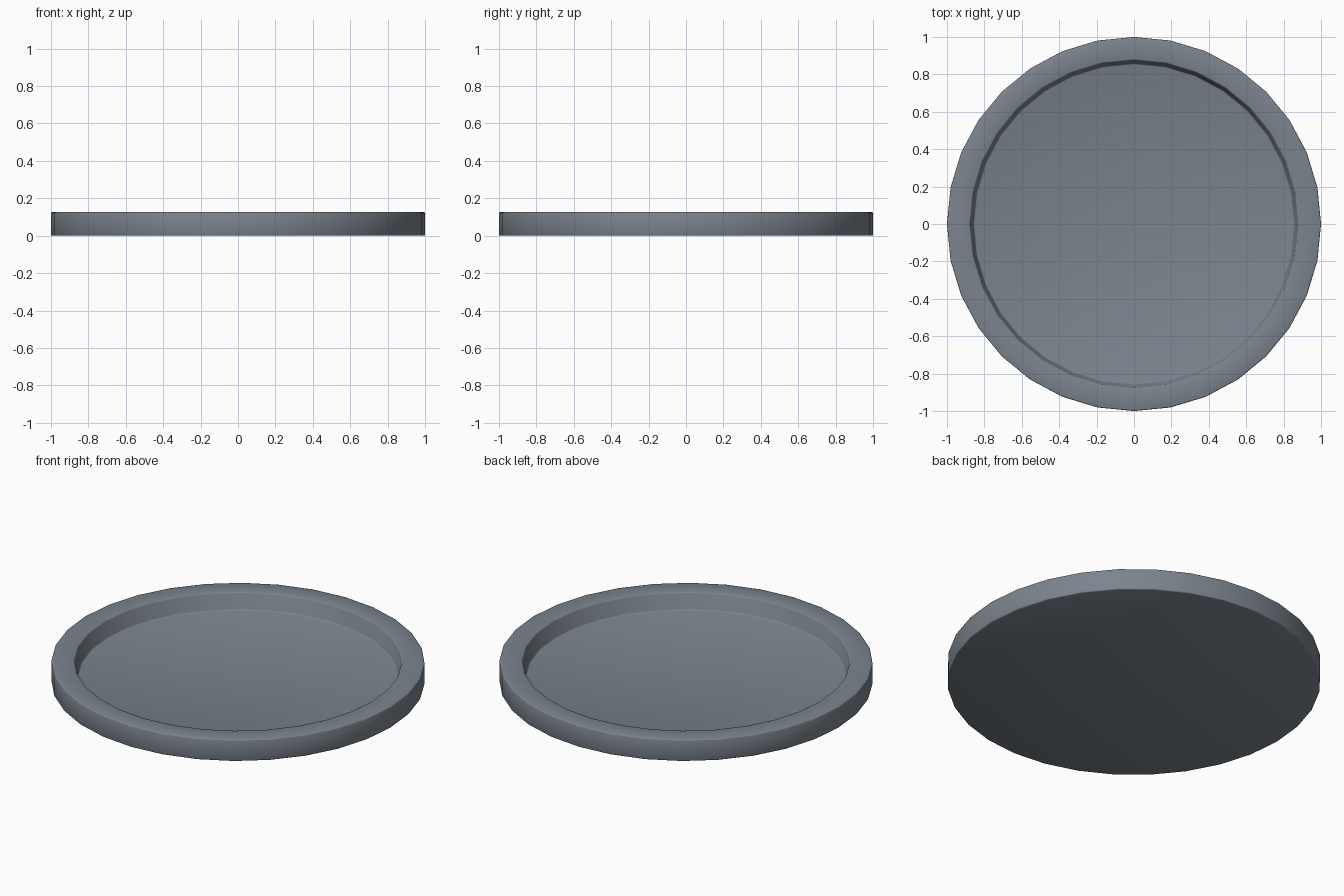
import bpy, bmesh, math

if "Cube" in bpy.data.objects:
    bpy.data.objects.remove(bpy.data.objects["Cube"])

SIDES = 32
# Half cross-section (radius, height): underside, outer wall, rim, inner wall, floor
PROFILE = [(1.0, 0.0), (1.0, 0.126), (0.877, 0.126), (0.858, 0.03)]

bm = bmesh.new()
rings = []
for r, z in PROFILE:
    rings.append([bm.verts.new((r * math.cos(2 * math.pi * i / SIDES),
                                r * math.sin(2 * math.pi * i / SIDES), z))
                  for i in range(SIDES)])

# Walls and rim
for a, b in zip(rings, rings[1:]):
    for i in range(SIDES):
        j = (i + 1) % SIDES
        bm.faces.new((a[i], a[j], b[j], b[i]))

# Underside and recessed floor
bm.faces.new(list(reversed(rings[0])))
bm.faces.new(rings[-1])
bmesh.ops.recalc_face_normals(bm, faces=bm.faces)

# Slightly softened edges around the rim, base and floor
edges = [e for e in bm.edges if e.calc_face_angle() > math.radians(30)]
bmesh.ops.bevel(bm, geom=edges, offset=0.006, segments=2, profile=0.5,
                affect='EDGES')

mesh = bpy.data.meshes.new("round_tray")
bm.to_mesh(mesh)
bm.free()
tray = bpy.data.objects.new("round_tray", mesh)
bpy.context.collection.objects.link(tray)

# Dark blue-grey surface
slate = bpy.data.materials.new("slate")
slate.diffuse_color = (0.20, 0.23, 0.27, 1.0)
slate.use_nodes = True
slate.node_tree.nodes["Principled BSDF"].inputs["Base Color"].default_value = slate.diffuse_color
mesh.materials.append(slate)

# Smooth shading over the softened edges
bpy.context.view_layer.objects.active = tray
tray.select_set(True)
bpy.ops.object.shade_smooth_by_angle(angle=math.radians(50))
